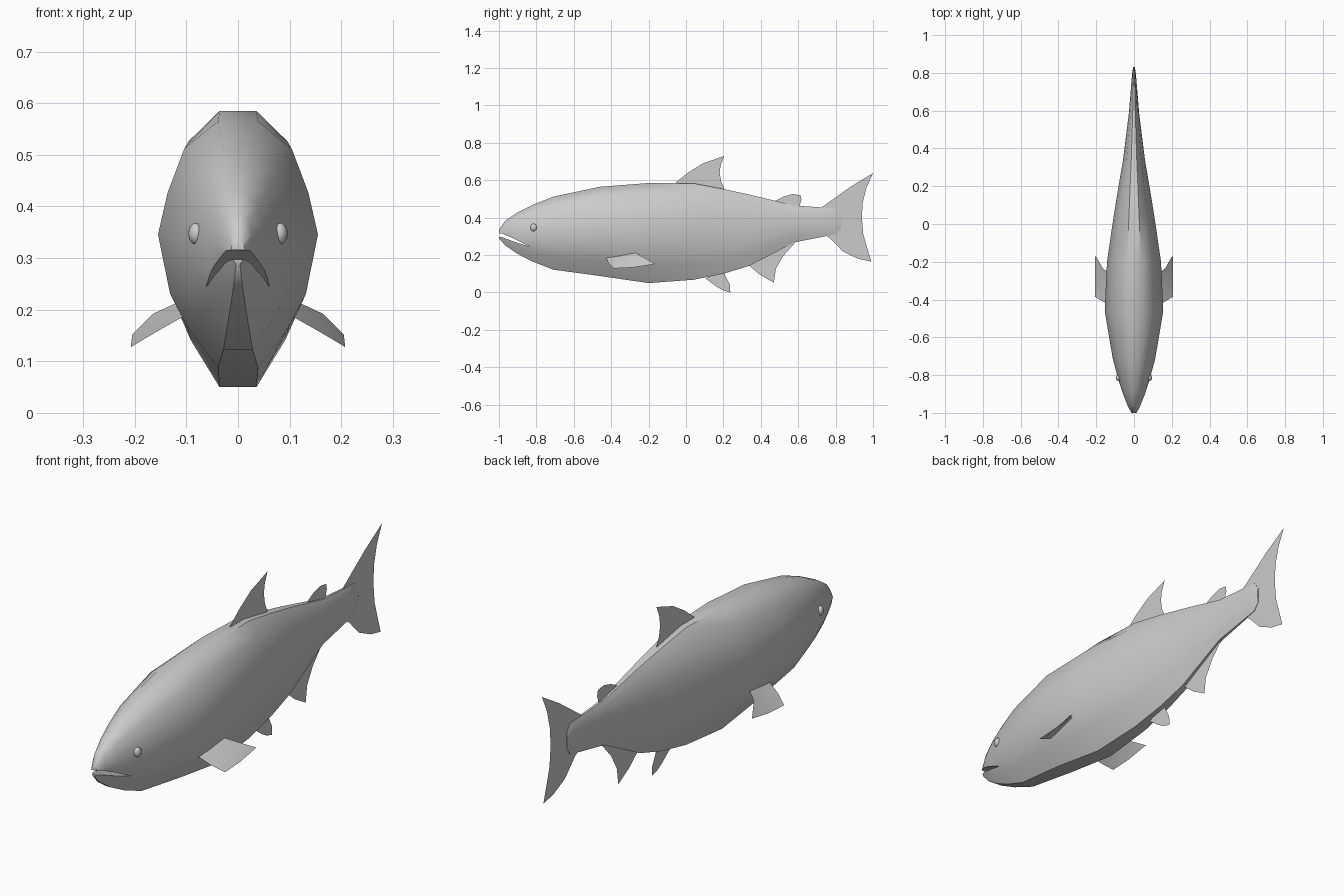
import bpy, bmesh, math
from mathutils import Vector


def make_object(name, verts, faces):
    mesh = bpy.data.meshes.new(name)
    mesh.from_pydata(verts, [], faces)
    bm = bmesh.new()
    bm.from_mesh(mesh)
    bmesh.ops.recalc_face_normals(bm, faces=bm.faces)
    bm.to_mesh(mesh)
    bm.free()
    ob = bpy.data.objects.new(name, mesh)
    bpy.context.collection.objects.link(ob)
    return ob


def activate(ob):
    bpy.ops.object.select_all(action='DESELECT')
    ob.select_set(True)
    bpy.context.view_layer.objects.active = ob


def smooth(ob, angle=45):
    activate(ob)
    bpy.ops.object.shade_smooth_by_angle(angle=math.radians(angle))


# Body: cross-sections lofted along y as (y, top, bottom, half width)
stations = [
    (-1.00, 0.335, 0.288, 0.014), (-0.965, 0.385, 0.25, 0.032),
    (-0.90, 0.428, 0.206, 0.058), (-0.82, 0.468, 0.165, 0.084),
    (-0.71, 0.512, 0.122, 0.113), (-0.46, 0.565, 0.088, 0.155),
    (-0.20, 0.585, 0.05, 0.143), (0.04, 0.583, 0.068, 0.108),
    (0.20, 0.553, 0.10, 0.082), (0.34, 0.523, 0.143, 0.058),
    (0.58, 0.465, 0.268, 0.028), (0.76, 0.452, 0.303, 0.013),
    (0.805, 0.449, 0.312, 0.009), (0.83, 0.415, 0.345, 0.004)]
half = [(0.25, 1.0), (0.67, 0.89), (0.88, 0.71), (1.0, 0.54),
        (0.85, 0.30), (0.64, 0.17), (0.25, 0.0)]
ring = half + [(-w, h) for w, h in reversed(half)]
n = len(ring)
verts = [(w * hw, y, bot + h * (top - bot))
         for y, top, bot, hw in stations for w, h in ring]
faces = [(i * n + j, i * n + (j + 1) % n, (i + 1) * n + (j + 1) % n, (i + 1) * n + j)
         for i in range(len(stations) - 1) for j in range(n)]
faces += [tuple(range(n)), tuple(range(len(verts) - n, len(verts)))]
body = make_object("body", verts, faces)

# Mouth: curved wedge cut through the snout
profile = [(-1.03, 0.318), (-0.98, 0.314), (-0.92, 0.288), (-0.83, 0.243),
           (-0.92, 0.272), (-0.98, 0.294), (-1.03, 0.303)]
m = len(profile)
cv = [(x, y, z) for x in (-0.15, 0.15) for y, z in profile]
cf = [tuple(range(m)), tuple(range(m, 2 * m))]
cf += [(i, (i + 1) % m, (i + 1) % m + m, i + m) for i in range(m)]
cutter = make_object("mouth_cutter", cv, cf)
cutter.hide_render = True
mod = body.modifiers.new("mouth", 'BOOLEAN')
mod.operation = 'DIFFERENCE'
mod.solver = 'EXACT'
mod.object = cutter
activate(body)
bpy.ops.object.modifier_apply(modifier=mod.name)
bpy.data.objects.remove(cutter)
smooth(body)

# Fins on the centre plane: thin single sheets outlined in (y, z)
fins = {
    "dorsal_fin": [(-0.06, 0.57), (-0.055, 0.588), (0.01, 0.64), (0.09, 0.69),
                   (0.205, 0.73), (0.185, 0.68), (0.18, 0.64), (0.187, 0.595),
                   (0.205, 0.555), (0.2, 0.53)],
    "adipose_fin": [(0.47, 0.485), (0.52, 0.512), (0.57, 0.526), (0.612, 0.52),
                    (0.617, 0.495), (0.605, 0.455), (0.48, 0.46)],
    "tail_fin": [(0.725, 0.455), (0.80, 0.508), (0.88, 0.565), (1.0, 0.638),
                 (0.965, 0.56), (0.945, 0.48), (0.94, 0.40), (0.948, 0.31),
                 (0.99, 0.165), (0.92, 0.18), (0.84, 0.218), (0.77, 0.29),
                 (0.74, 0.31)],
    "anal_fin": [(0.335, 0.145), (0.395, 0.095), (0.47, 0.052), (0.48, 0.125),
                 (0.52, 0.195), (0.585, 0.268), (0.57, 0.30), (0.36, 0.18)],
    "pelvic_fin": [(0.105, 0.075), (0.165, 0.03), (0.2, 0.01), (0.237, 0.0),
                   (0.235, 0.04), (0.205, 0.102), (0.19, 0.12)]}
for name, pts in fins.items():
    make_object(name, [(0, y, z) for y, z in pts], [tuple(range(len(pts)))])

# Paired pectoral fins and eyes
root = [(0.10, -0.43, 0.19), (0.10, -0.36, 0.205), (0.10, -0.285, 0.222)]
middle = [(0.16, -0.413, 0.156), (0.16, -0.33, 0.168), (0.165, -0.235, 0.192)]
tip = [(0.207, -0.385, 0.128), (0.207, -0.28, 0.134), (0.205, -0.165, 0.152)]
sheet = [(r * 3 + c, r * 3 + c + 1, r * 3 + c + 4, r * 3 + c + 3)
         for r in range(2) for c in range(2)]
for label, s in (("left", 1), ("right", -1)):
    fin = make_object(label + "_pectoral_fin",
                      [(s * x, y, z) for x, y, z in root + middle + tip], sheet)
    smooth(fin)
    bpy.ops.mesh.primitive_uv_sphere_add(segments=16, ring_count=8, radius=1,
                                         location=(s * 0.082, -0.815, 0.347))
    eye = bpy.context.object
    eye.name = label + "_eye"
    eye.scale = (0.014, 0.018, 0.021)
    eye.rotation_euler = (0, 0, s * math.radians(-15))
    smooth(eye, 60)
